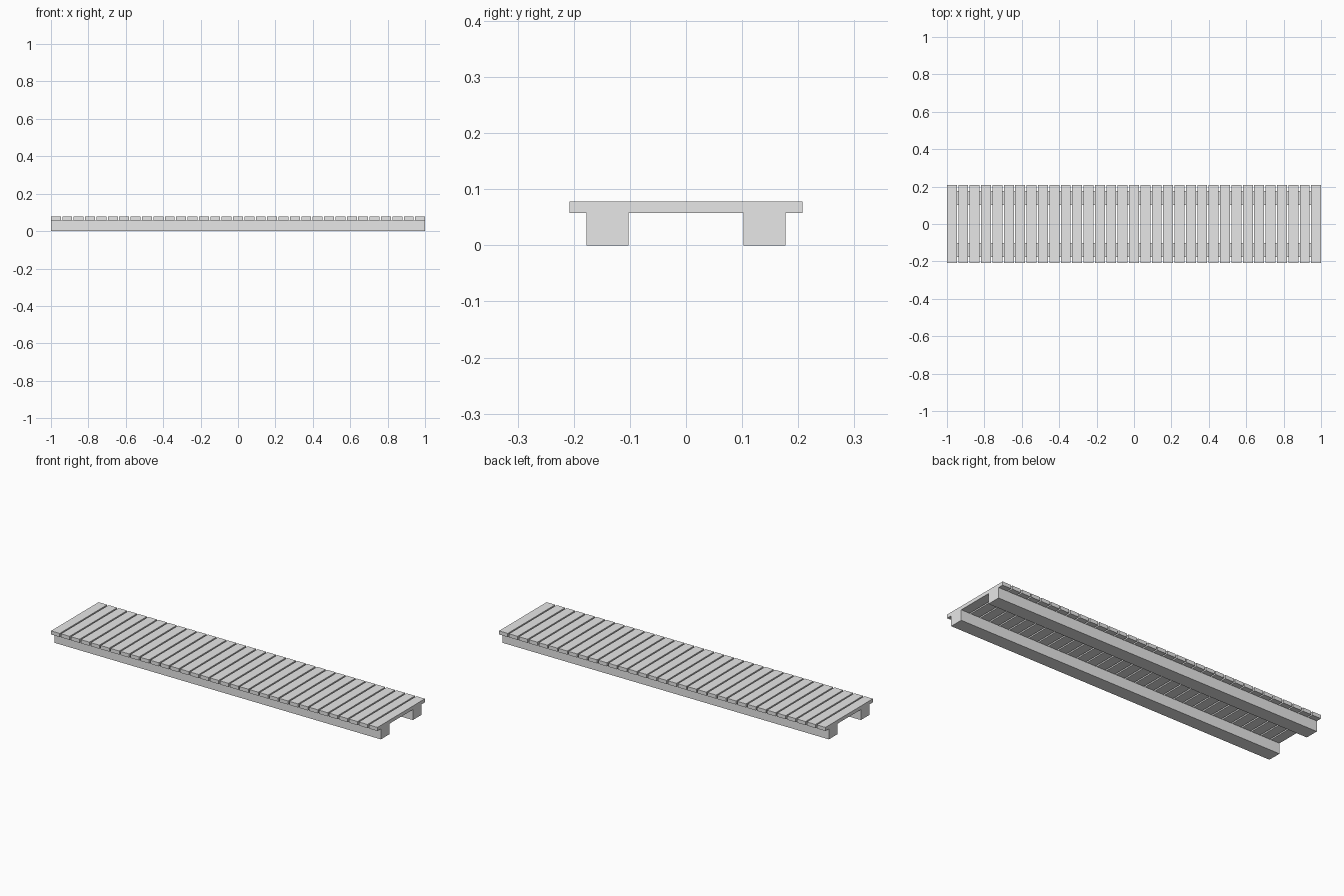
import bpy
import bmesh
from mathutils import Matrix, Vector

default = bpy.data.objects.get("Cube")
if default:
    bpy.data.objects.remove(default, do_unlink=True)

# Single plain colour
GREY = (0.8, 0.8, 0.8, 1.0)
mat = bpy.data.materials.new("light grey")
mat.use_nodes = True
mat.diffuse_color = GREY
mat.node_tree.nodes["Principled BSDF"].inputs["Base Color"].default_value = GREY

LENGTH = 2.0
BEAM_HEIGHT, BEAM_WIDTH, BEAM_Y = 0.058, 0.075, 0.14
PLANK_COUNT, PLANK_GAP = 33, 0.008
PLANK_DEPTH, PLANK_THICKNESS = 0.416, 0.02


def make_box(name, size, location):
    """Flat-shaded box with its centre at the given location."""
    bm = bmesh.new()
    bmesh.ops.create_cube(bm, size=1, matrix=Matrix.Diagonal((*size, 1)))
    mesh = bpy.data.meshes.new(name)
    bm.to_mesh(mesh)
    bm.free()
    mesh.materials.append(mat)
    obj = bpy.data.objects.new(name, mesh)
    obj.location = Vector(location)
    bpy.context.collection.objects.link(obj)
    return obj


# Two long support beams
for name, side in (("front_beam", -1), ("back_beam", 1)):
    make_box(name, (LENGTH, BEAM_WIDTH, BEAM_HEIGHT),
             (0, side * BEAM_Y, BEAM_HEIGHT / 2))

# Row of deck planks with open gaps between them
pitch = (LENGTH + PLANK_GAP) / PLANK_COUNT
width = pitch - PLANK_GAP
planks = make_box("deck_planks", (width, PLANK_DEPTH, PLANK_THICKNESS),
                  (-LENGTH / 2 + width / 2, 0, BEAM_HEIGHT + PLANK_THICKNESS / 2))
array = planks.modifiers.new("plank_row", 'ARRAY')
array.count = PLANK_COUNT
array.use_relative_offset = False
array.use_constant_offset = True
array.constant_offset_displace = (pitch, 0, 0)
